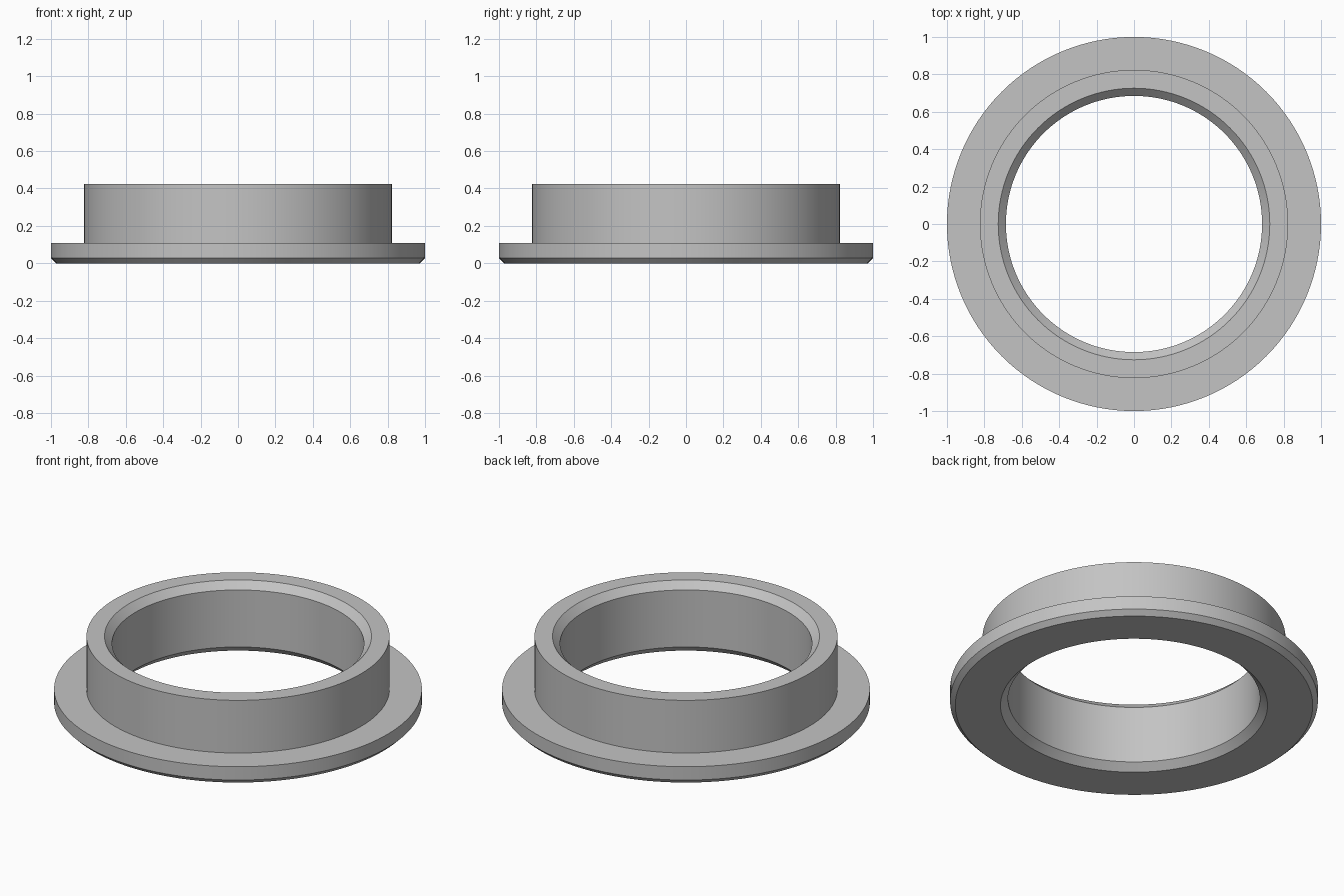
import bpy
import bmesh
import math

SEGMENTS = 128

# Remove the default cube
cube = bpy.data.objects.get("Cube")
if cube:
    bpy.data.objects.remove(cube, do_unlink=True)

# Plain grey metal
grey = bpy.data.materials.new("grey_metal")
grey.use_nodes = True
colour = (0.55, 0.55, 0.55, 1.0)
grey.diffuse_color = colour
grey.node_tree.nodes["Principled BSDF"].inputs["Base Color"].default_value = colour

# Closed cross-section (radius, height)
BORE, OUTER, RIM = 0.685, 0.824, 1.0
HEIGHT, FLANGE = 0.424, 0.108
BORE_CHAMFER, RIM_CHAMFER = 0.041, 0.028
profile = [
    (BORE + BORE_CHAMFER, 0),
    (RIM - RIM_CHAMFER, 0),
    (RIM, RIM_CHAMFER),
    (RIM, FLANGE),
    (OUTER, FLANGE),
    (OUTER, HEIGHT),
    (BORE + BORE_CHAMFER, HEIGHT),
    (BORE, HEIGHT - BORE_CHAMFER),
    (BORE, BORE_CHAMFER),
]

# Flanged bushing: revolve the cross-section around z
bm = bmesh.new()
verts = [bm.verts.new((r, 0, z)) for r, z in profile]
edges = [bm.edges.new((v, verts[(i + 1) % len(verts)])) for i, v in enumerate(verts)]
bmesh.ops.spin(bm, geom=verts + edges, cent=(0, 0, 0), axis=(0, 0, 1),
               angle=math.tau, steps=SEGMENTS)
bmesh.ops.remove_doubles(bm, verts=bm.verts[:], dist=0.0005)
bmesh.ops.recalc_face_normals(bm, faces=bm.faces[:])

mesh = bpy.data.meshes.new("flanged_bushing")
bm.to_mesh(mesh)
bm.free()
mesh.materials.append(grey)
bushing = bpy.data.objects.new("flanged_bushing", mesh)
bpy.context.collection.objects.link(bushing)

# Smooth round walls, crisp chamfers
bpy.ops.object.select_all(action='DESELECT')
bushing.select_set(True)
bpy.context.view_layer.objects.active = bushing
bpy.ops.object.shade_smooth_by_angle(angle=math.radians(30))
